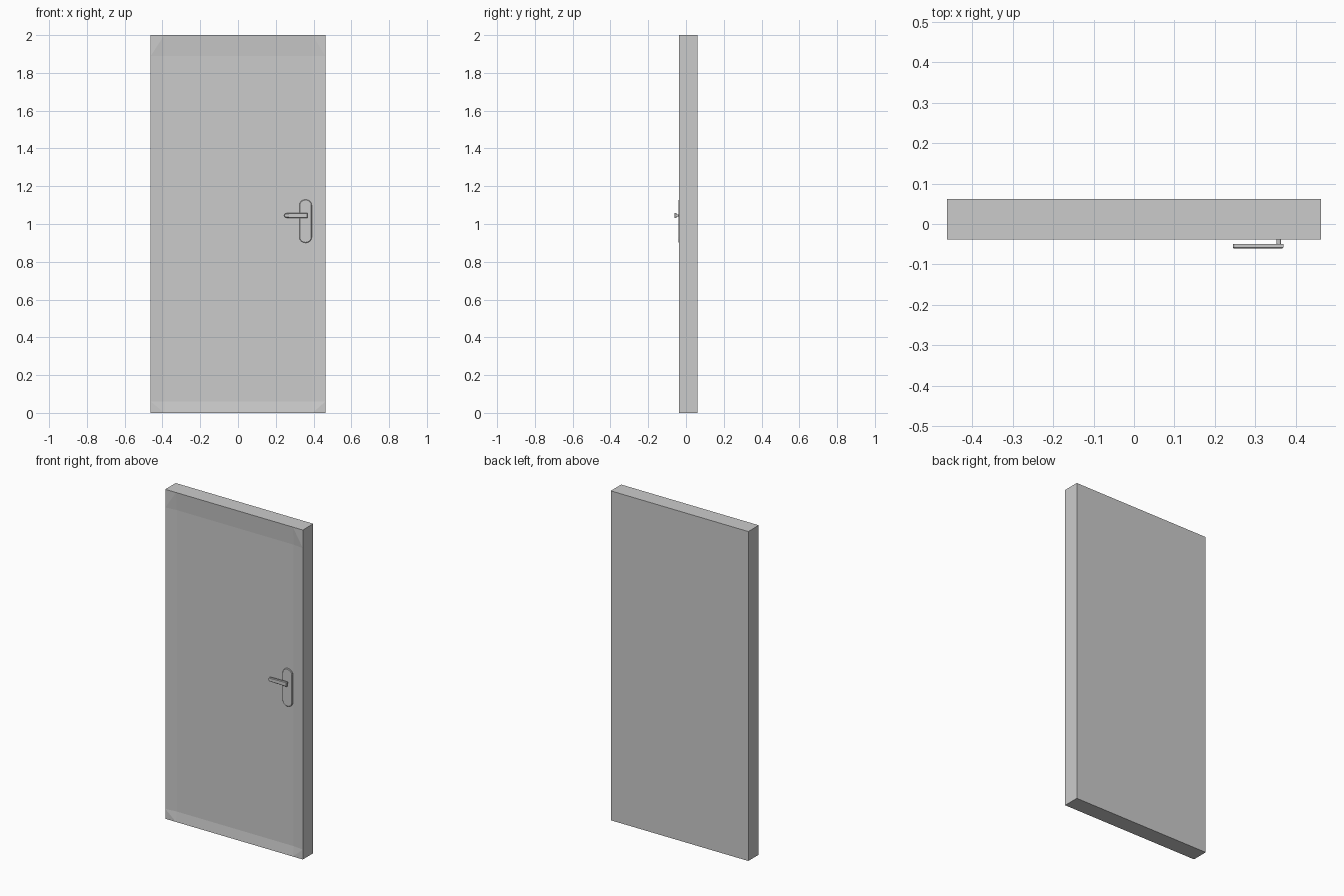
import bpy, bmesh, math

if "Cube" in bpy.data.objects:
    bpy.data.objects.remove(bpy.data.objects["Cube"])

FRONT, BACK = -0.038, 0.062


def add_object(name, bm):
    bmesh.ops.recalc_face_normals(bm, faces=bm.faces)
    mesh = bpy.data.meshes.new(name)
    bm.to_mesh(mesh)
    bm.free()
    ob = bpy.data.objects.new(name, mesh)
    bpy.context.collection.objects.link(ob)
    return ob


def extrude_outline(name, pts, y0, y1, bevel=0.0):
    """Extrude an x/z outline along y, optionally chamfering its front rim."""
    bm = bmesh.new()
    back = [bm.verts.new((x, y1, z)) for x, z in pts]
    front = [bm.verts.new((x, y0, z)) for x, z in pts]
    n = len(pts)
    for i in range(n):
        j = (i + 1) % n
        bm.faces.new((back[i], back[j], front[j], front[i]))
    bm.faces.new(back)
    cap = bm.faces.new(front)
    if bevel:
        bmesh.ops.bevel(bm, geom=list(cap.edges), offset=bevel, segments=1,
                        affect='EDGES')
    return add_object(name, bm)


# Door slab: front face dips gently towards a shallow central panel
bm = bmesh.new()
xs, zs = (-0.462, -0.39, 0.395, 0.462), (0, 0.06, 1.89, 2)
grid = {}
for i, x in enumerate(xs):
    for k, z in enumerate(zs):
        inner = i in (1, 2) and k in (1, 2)
        grid[i, k] = bm.verts.new((x, FRONT + (0.008 if inner else 0), z))
for i in range(3):
    for k in range(3):
        q = [grid[i, k], grid[i + 1, k], grid[i + 1, k + 1], grid[i, k + 1]]
        if i != 1 and k != 1:  # corners fold along the side borders
            a, b, c, d = q if (i == k) else q[1:] + q[:1]
            bm.faces.new((a, b, d))
            bm.faces.new((b, c, d))
        else:
            bm.faces.new(q)
rim = [e for e in bm.edges if e.is_boundary]
ext = bmesh.ops.extrude_edge_only(bm, edges=rim)
new = [v for v in ext['geom'] if isinstance(v, bmesh.types.BMVert)]
for v in new:
    v.co.y = BACK
bmesh.ops.holes_fill(bm, edges=[e for e in bm.edges if e.is_boundary], sides=0)
add_object("door_slab", bm)

# Handle plate with rounded ends
cx, hw, rise = 0.3575, 0.033, 0.03
plate = []
for base, start in ((1.10, 0), (0.93, math.pi)):
    for s in range(9):
        a = start + math.pi * s / 8
        plate.append((cx + hw * math.cos(a), base + rise * math.sin(a)))
extrude_outline("handle_plate", plate, -0.0385, -0.028, 0.003)

# Neck joining plate and lever
ring = [(cx + 0.006 * math.cos(math.tau * s / 12),
         1.045 + 0.006 * math.sin(math.tau * s / 12)) for s in range(12)]
extrude_outline("handle_neck", ring, -0.053, -0.034)

# Lever with a rounded, slimmer tip
lever = [(0.369, 1.031), (0.369, 1.059)]
for s in range(7):
    a = math.pi / 2 + math.pi * s / 6
    lever.append((0.256 + 0.012 * math.cos(a), 1.045 + 0.012 * math.sin(a)))
extrude_outline("handle_lever", lever, -0.061, -0.050, 0.003)
